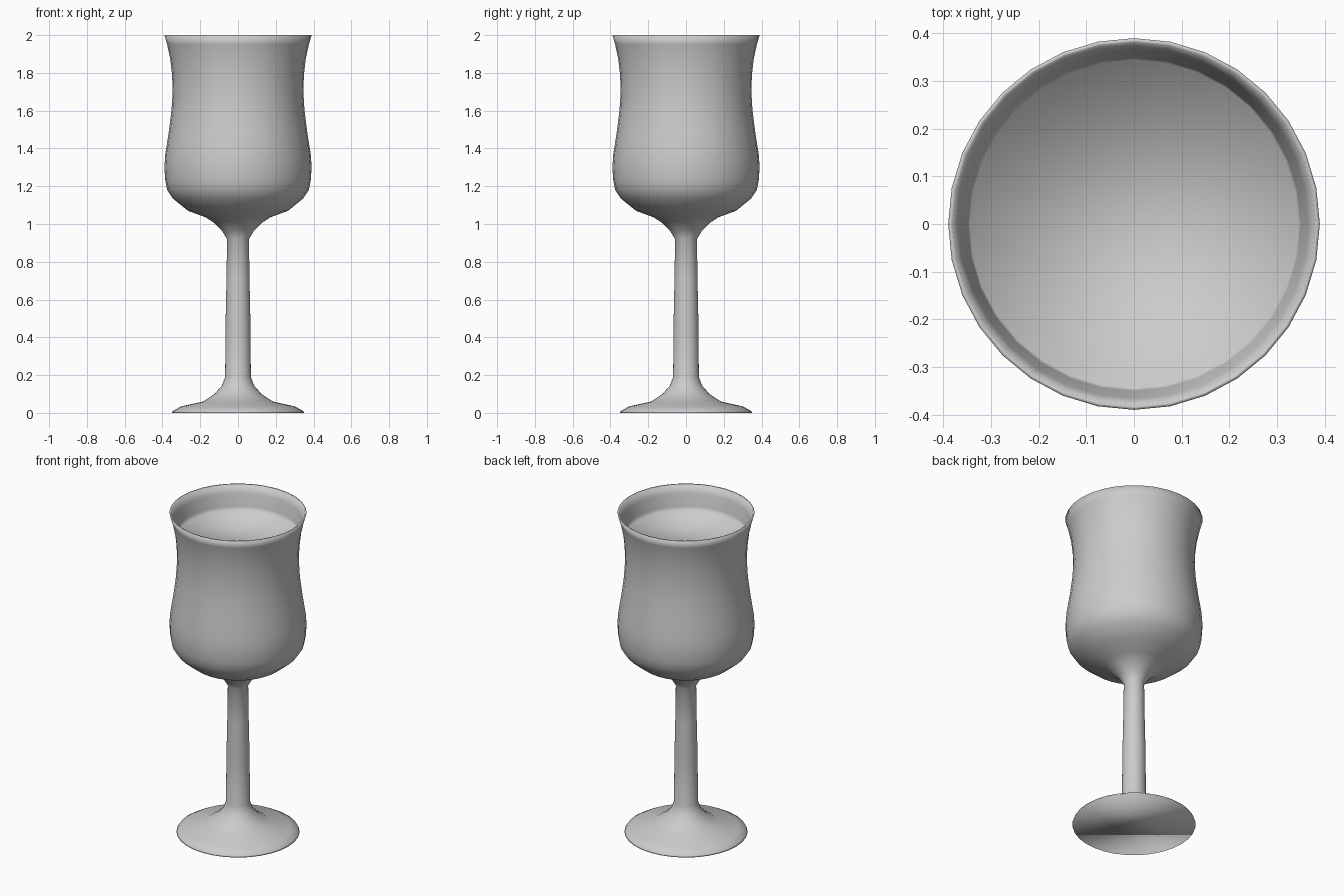
import bpy, bmesh
from math import cos, sin, tau

if "Cube" in bpy.data.objects:
    bpy.data.objects.remove(bpy.data.objects["Cube"])

SIDES = 32

# (radius, height) from the foot, up the stem and bowl, over the lip, down to the drink
FOOT = [(0.35, 0.0), (0.345, 0.01), (0.30, 0.035), (0.185, 0.06), (0.125, 0.10), (0.085, 0.145)]
STEM = [(0.068, 0.19), (0.066, 0.47), (0.061, 0.70), (0.058, 0.92)]
BOWL = [(0.085, 0.965), (0.125, 1.005), (0.17, 1.035), (0.265, 1.07), (0.345, 1.135),
        (0.375, 1.18), (0.385, 1.23), (0.39, 1.30), (0.385, 1.37), (0.366, 1.49),
        (0.352, 1.60), (0.346, 1.70), (0.349, 1.79), (0.358, 1.87), (0.375, 1.95), (0.39, 2.0)]
INSIDE = [(0.381, 2.0), (0.366, 1.95), (0.350, 1.875), (0.345, 1.85)]


def lathe(name, profile):
    """Revolve a profile around z and close both ends with a flat cap."""
    bm = bmesh.new()
    rings = [[bm.verts.new((r * cos(tau * i / SIDES), r * sin(tau * i / SIDES), z))
              for i in range(SIDES)] for r, z in profile]
    for a, b in zip(rings, rings[1:]):
        for i in range(SIDES):
            j = (i + 1) % SIDES
            bm.faces.new((a[i], a[j], b[j], b[i]))
    bm.faces.new(rings[0][::-1])
    bm.faces.new(rings[-1])
    for f in bm.faces:
        f.smooth = True
    mesh = bpy.data.meshes.new(name)
    bm.to_mesh(mesh)
    bm.free()
    obj = bpy.data.objects.new(name, mesh)
    bpy.context.collection.objects.link(obj)
    return obj


# Filled goblet: foot, stem, bowl, lip and flat drink surface in one turned body
lathe("goblet", FOOT + STEM + BOWL + INSIDE)
